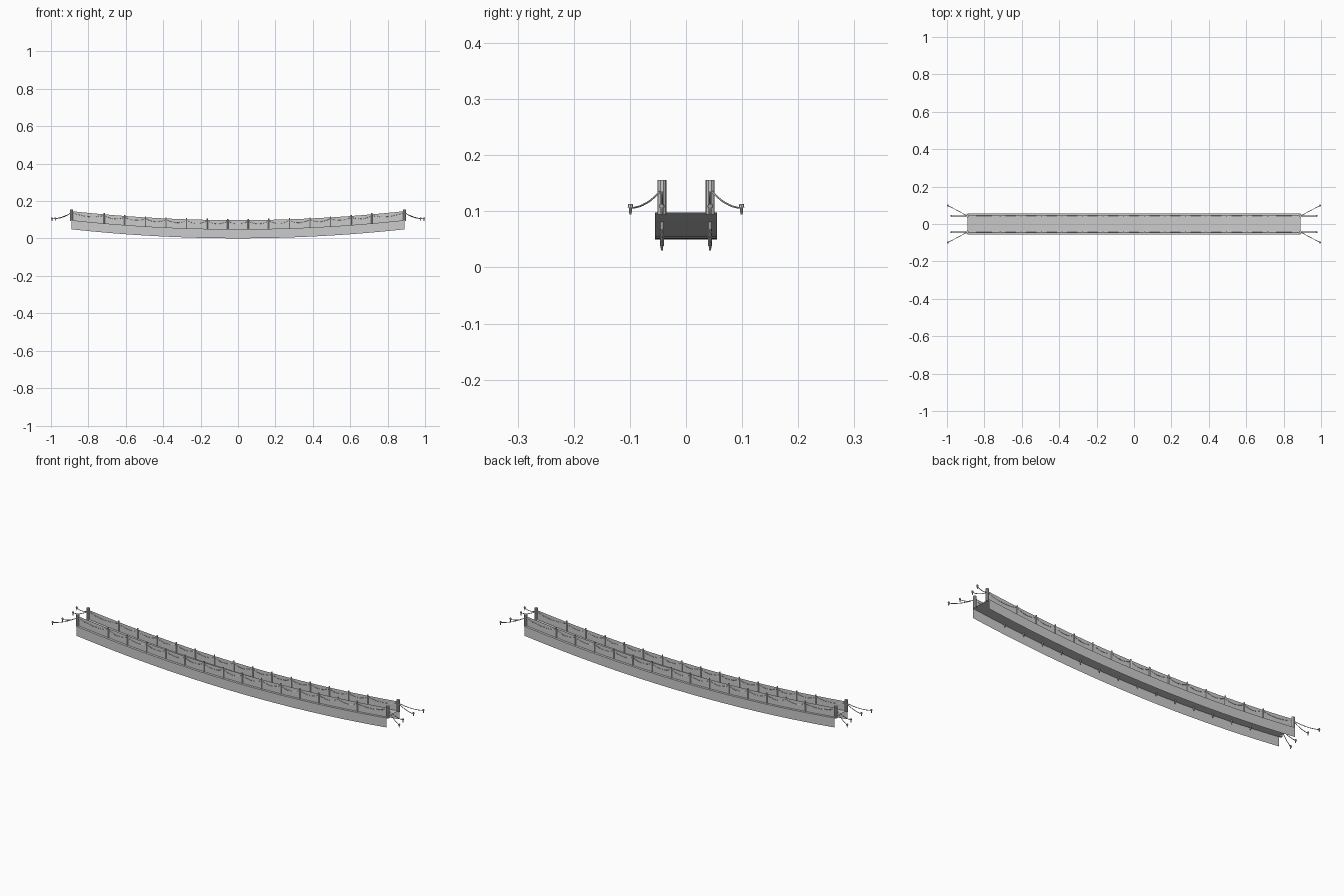
import bpy, bmesh, math
from mathutils import Vector

cube = bpy.data.objects.get("Cube")
if cube:
    bpy.data.objects.remove(cube)

HALF = 0.89      # half length of the walkway
RAIL_Y = 0.043   # line of posts, netting and ropes
EDGE_Y = 0.055   # edge of the deck


def deck_z(x):
    return 0.05 + 0.048 * (x / HALF) ** 2


def material(name, value):
    m = bpy.data.materials.new(name)
    m.use_nodes = True
    m.diffuse_color = (value, value, value, 1)
    m.node_tree.nodes["Principled BSDF"].inputs["Base Color"].default_value = (value, value, value, 1)
    return m


GREY = material("plain grey", 0.6)


def finish(name, bm, smooth=False):
    mesh = bpy.data.meshes.new(name)
    bm.to_mesh(mesh)
    bm.free()
    mesh.materials.append(GREY)
    if smooth:
        for p in mesh.polygons:
            p.use_smooth = True
    ob = bpy.data.objects.new(name, mesh)
    bpy.context.collection.objects.link(ob)
    return ob


def strip(name, a, b, steps=32):
    """Thin sheet following the sag; a and b are (y, height above deck)."""
    bm = bmesh.new()
    rows = []
    for i in range(steps + 1):
        x = HALF * (2 * i / steps - 1)
        rows.append([bm.verts.new((x, y, deck_z(x) + dz)) for y, dz in (a, b)])
    for r, s in zip(rows, rows[1:]):
        bm.faces.new((r[0], s[0], s[1], r[1]))
    return finish(name, bm)


def add_peg(bm, x, y, low, high, r_low, r_high, sides=8):
    ret = bmesh.ops.create_cone(bm, cap_ends=True, segments=sides, radius1=r_low,
                                radius2=r_high, depth=high - low)
    bmesh.ops.translate(bm, verts=ret["verts"], vec=(x, y, (low + high) / 2))


def add_rope(bm, start, end, sag, radius, steps=8, sides=6):
    """Tube hanging between two points."""
    start, end = Vector(start), Vector(end)
    along = (end - start).normalized()
    side = along.cross(Vector((0, 0, 1))).normalized()
    up = side.cross(along)
    rings = []
    for i in range(steps + 1):
        t = i / steps
        c = start.lerp(end, t) - Vector((0, 0, 4 * sag * t * (1 - t)))
        rings.append([bm.verts.new(c + radius * (side * math.cos(k * math.tau / sides)
                                                 + up * math.sin(k * math.tau / sides)))
                      for k in range(sides)])
    for r, s in zip(rings, rings[1:]):
        for k in range(sides):
            n = (k + 1) % sides
            bm.faces.new((r[k], r[n], s[n], s[k]))
    bm.faces.new(rings[0][::-1])
    bm.faces.new(rings[-1])
    bmesh.ops.recalc_face_normals(bm, faces=bm.faces)


# Walkway
strip("deck", (-EDGE_Y, 0), (EDGE_Y, 0))

post_xs = [0.11 * (i - 6.5) for i in range(14)]
for side, label in ((-1, "front"), (1, "back")):
    y = side * RAIL_Y
    # Hanging skirt below the deck and netting above it
    strip(label + "_skirt", (side * EDGE_Y, -0.049), (side * EDGE_Y, 0))
    strip(label + "_netting", (y, 0), (y, 0.048))

    # Slim railing posts with a pointed foot
    bm = bmesh.new()
    for x in post_xs:
        z = deck_z(x)
        add_peg(bm, x, y, z - 0.012, z + 0.054, 0.0035, 0.0035)
        add_peg(bm, x, y, z - 0.02, z - 0.012, 0.0015, 0.0025)
    finish(label + "_railing_posts", bm)

    # Sagging hand ropes
    bm = bmesh.new()
    stops = [-HALF] + post_xs + [HALF]
    for a, b in zip(stops, stops[1:]):
        add_rope(bm, (a, y, deck_z(a) + 0.042), (b, y, deck_z(b) + 0.042), 0.014, 0.0013)
    finish(label + "_hand_rope", bm, True)

    for end, which in ((-1, "right"), (1, "left")):
        # Stout end post
        bm = bmesh.new()
        add_peg(bm, end * HALF, y, 0.094, 0.156, 0.008, 0.008, 10)
        finish(f"{label}_{which}_end_post", bm)

        # Ground stakes with wider heads, and their guy ropes
        stakes, ropes = bmesh.new(), bmesh.new()
        for sx, sy in ((0.995, 0.099), (0.977, RAIL_Y)):
            px, py = end * sx, side * sy
            add_peg(stakes, px, py, 0.094, 0.107, 0.002, 0.003)
            add_peg(stakes, px, py, 0.107, 0.113, 0.005, 0.004)
            add_rope(ropes, (end * HALF, y, 0.139), (px, py, 0.106), 0.008, 0.0016)
        finish(f"{label}_{which}_stakes", stakes)
        finish(f"{label}_{which}_guy_ropes", ropes, True)
